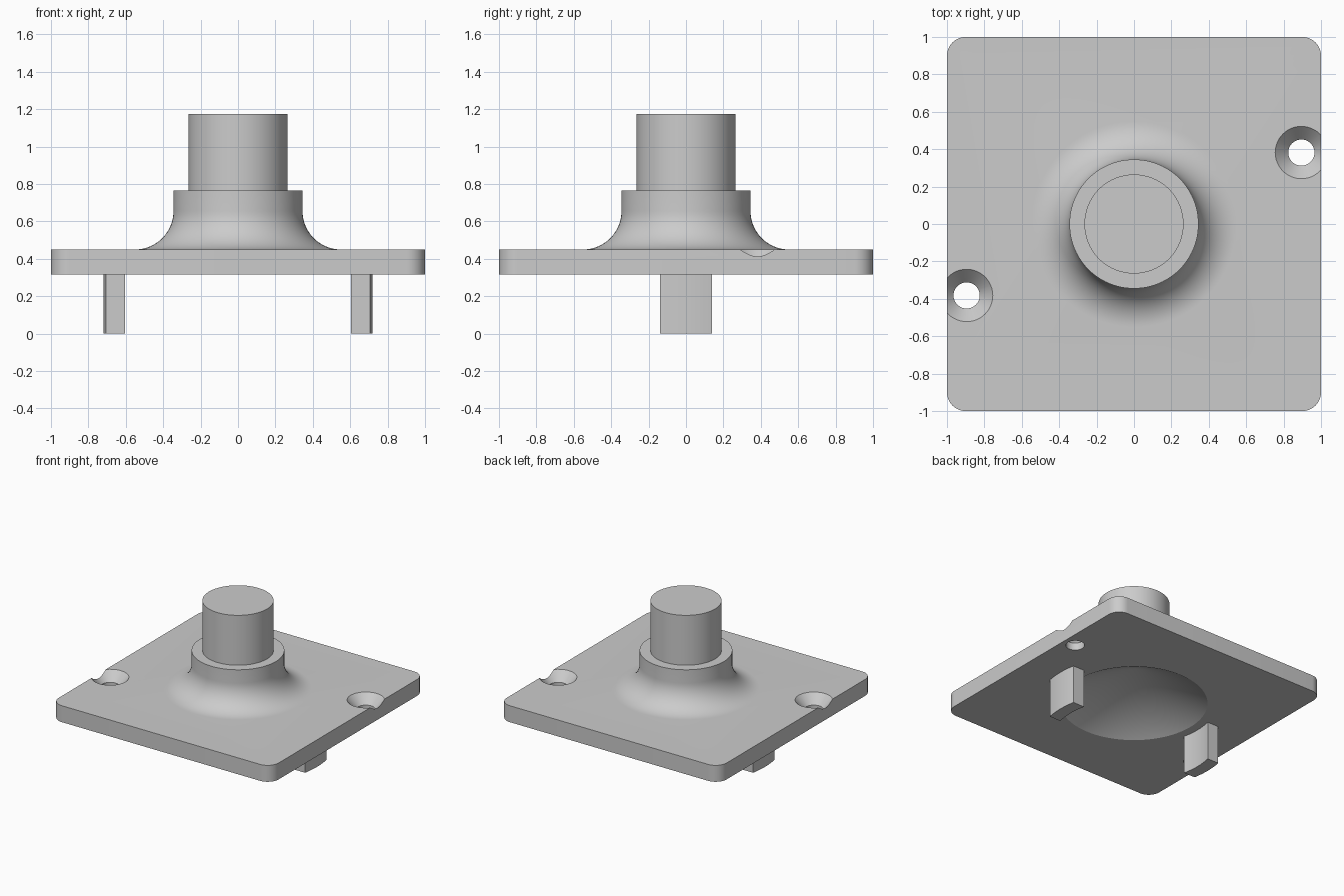
import bpy, bmesh, math
from mathutils import Matrix

if "Cube" in bpy.data.objects:
    bpy.data.objects.remove(bpy.data.objects["Cube"], do_unlink=True)

grey = bpy.data.materials.new("light grey")
grey.use_nodes = True
grey.diffuse_color = (0.6, 0.6, 0.6, 1)
grey.node_tree.nodes["Principled BSDF"].inputs["Base Color"].default_value = (0.6, 0.6, 0.6, 1)

PLATE_BOTTOM, PLATE_TOP = 0.315, 0.45
SIDES = 96


def make_object(name, bm):
    bmesh.ops.remove_doubles(bm, verts=bm.verts, dist=1e-5)
    bmesh.ops.recalc_face_normals(bm, faces=bm.faces)
    mesh = bpy.data.meshes.new(name)
    bm.to_mesh(mesh)
    bm.free()
    mesh.materials.append(grey)
    obj = bpy.data.objects.new(name, mesh)
    bpy.context.collection.objects.link(obj)
    return obj


def prism(name, outline, z0, z1):
    """Extrude a closed xy outline from z0 to z1."""
    bm = bmesh.new()
    face = bm.faces.new([bm.verts.new((x, y, z0)) for x, y in outline])
    up = bmesh.ops.extrude_face_region(bm, geom=[face])["geom"]
    bmesh.ops.translate(bm, vec=(0, 0, z1 - z0),
                        verts=[v for v in up if isinstance(v, bmesh.types.BMVert)])
    return make_object(name, bm)


def lathe(name, profile, sides=SIDES, centre=(0, 0)):
    """Revolve an (r, z) profile, whose ends lie on the axis, around z."""
    bm = bmesh.new()
    verts = [bm.verts.new((r, 0, z)) for r, z in profile]
    edges = [bm.edges.new(pair) for pair in zip(verts, verts[1:])]
    bmesh.ops.spin(bm, geom=verts + edges, cent=(0, 0, 0), axis=(0, 0, 1),
                   angle=math.tau, steps=sides, use_merge=True)
    bmesh.ops.transform(bm, matrix=Matrix.Translation((*centre, 0)), verts=bm.verts)
    return make_object(name, bm)


def arc(cx, cy, r, start, end, steps):
    angles = [math.radians(start + (end - start) * i / steps) for i in range(steps + 1)]
    return [(cx + r * math.cos(a), cy + r * math.sin(a)) for a in angles]


def combine(target, other, operation):
    mod = target.modifiers.new(operation.lower(), "BOOLEAN")
    mod.object, mod.operation, mod.solver = other, operation, "EXACT"
    bpy.context.view_layer.objects.active = target
    bpy.ops.object.modifier_apply(modifier=mod.name)
    bpy.data.objects.remove(other, do_unlink=True)


def smooth(obj):
    bpy.ops.object.select_all(action="DESELECT")
    obj.select_set(True)
    bpy.context.view_layer.objects.active = obj
    bpy.ops.object.shade_smooth_by_angle(angle=math.radians(25))


# Square plate with rounded corners
outline = []
for i, (sx, sy) in enumerate([(1, 1), (-1, 1), (-1, -1), (1, -1)]):
    outline += arc(0.9 * sx, 0.9 * sy, 0.1, 90 * i, 90 * i + 90, 10)
plate = prism("plate", outline, PLATE_BOTTOM, PLATE_TOP)

# Flared boss and pin
flare = arc(0.55, 0.65, 0.205, 270, 180, 16)
flare = [(r, z + 0.005) for r, z in flare]
boss = lathe("boss_and_pin", [(0, 0.42), (0.55, 0.42)] + flare +
             [(0.345, 0.765), (0.265, 0.765), (0.265, 1.175), (0, 1.175)])
combine(plate, boss, "UNION")

# Conical hollow beneath the boss
combine(plate, lathe("hollow_cutter", [(0, 0.2), (0.55, 0.2), (0.55, PLATE_BOTTOM),
                                       (0, 0.615)]), "DIFFERENCE")

# Countersunk screw holes, opening through the plate edges
for side in (1, -1):
    hole = lathe("screw_hole_cutter", [(0, 0.2), (0.07, 0.2), (0.07, 0.375),
                                       (0.14, PLATE_TOP), (0.14, 0.6), (0, 0.6)],
                 48, (0.895 * side, 0.382 * side))
    combine(plate, hole, "DIFFERENCE")
plate.name = "plate_with_pin"
smooth(plate)

# Curved locating legs
for name, turn in (("left_leg", 0), ("right_leg", 180)):
    outer, inner = 0.72, 0.62
    half_out = math.degrees(math.asin(0.138 / outer))
    half_in = math.degrees(math.asin(0.138 / inner))
    leg = prism(name, arc(0, 0, outer, turn - half_out, turn + half_out, 8) +
                arc(0, 0, inner, turn + half_in, turn - half_in, 8), 0, 0.33)
    smooth(leg)
